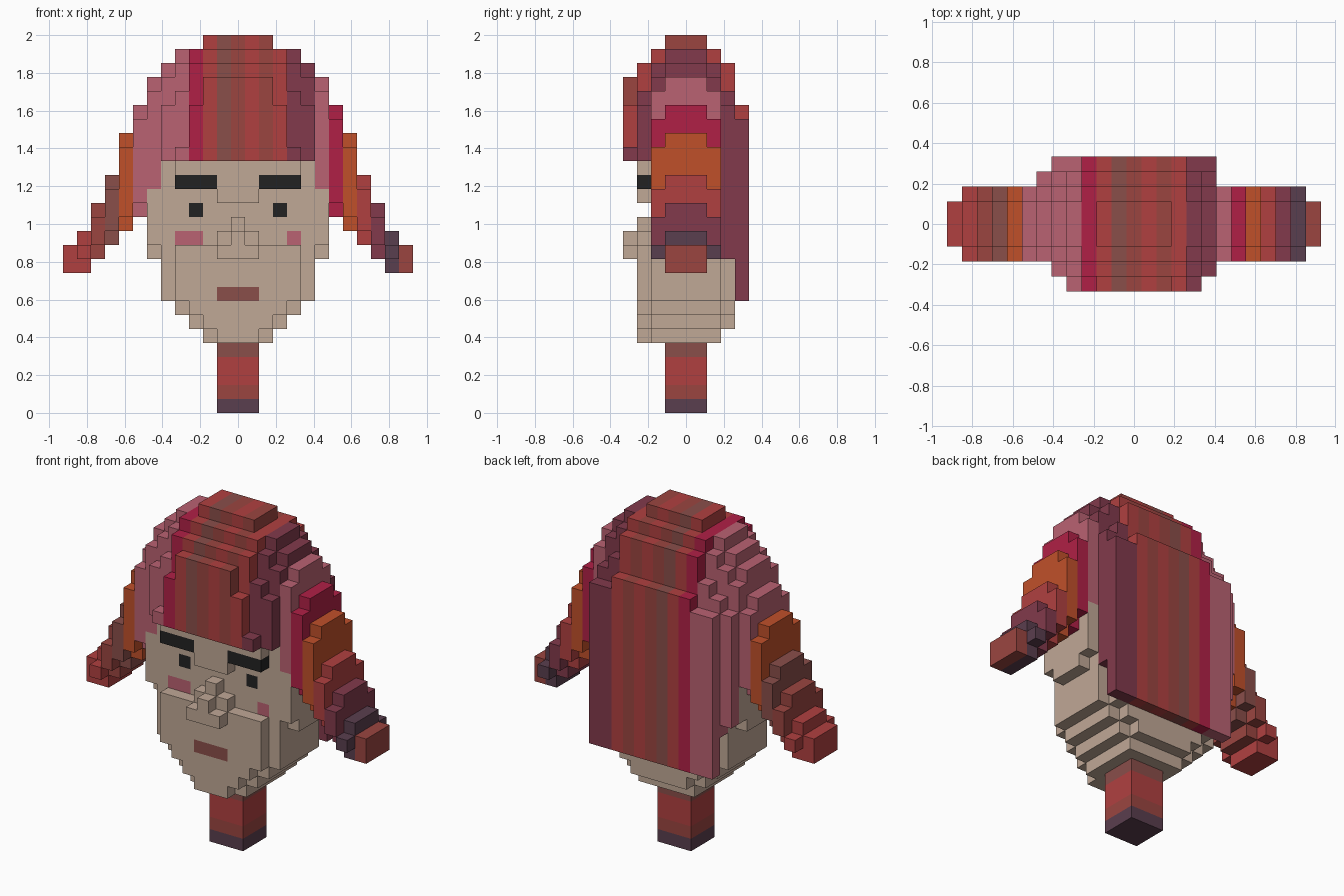
import bpy, bmesh
from mathutils import Vector

if "Cube" in bpy.data.objects:
    bpy.data.objects.remove(bpy.data.objects["Cube"], do_unlink=True)

U = 2 / 27  # block size

# Colours (sRGB bytes, converted to linear)
PALETTE = {
    "skin": "C0A896", "black": "222222", "plum": "5A3E4E", "rust": "9B4540",
    "red": "B04040", "brown": "8A4E4A", "purple": "823A4C", "pink": "BA6272",
    "crimson": "B02046", "orange": "C0502A",
}
NAMES = list(PALETTE)


def linear(byte):
    c = byte / 255
    return c / 12.92 if c <= 0.04045 else ((c + 0.055) / 1.055) ** 2.4


def make_material(name, code):
    rgba = (*[linear(b) for b in bytes.fromhex(code)], 1)
    mat = bpy.data.materials.new(name)
    mat.use_nodes = True
    mat.diffuse_color = rgba
    bsdf = mat.node_tree.nodes["Principled BSDF"]
    bsdf.inputs["Base Color"].default_value = rgba
    bsdf.inputs["Roughness"].default_value = 0.9
    return mat


MATS = [make_material(n, c) for n, c in PALETTE.items()]


def box(x0, x1, y0, y1, z0, z1):
    """Block cells in an inclusive range."""
    return {(x, y, z) for x in range(x0, x1 + 1)
            for y in range(y0, y1 + 1) for z in range(z0, z1 + 1)}


def slab(w, d, z0, z1):
    return box(-w, w, -d, d, z0, z1)


# Neck
neck = slab(1, 1, 0, 4)

# Head: stepped rings that widen from the chin up
head = set()
for z in range(5, 18):
    w = min(z - 3, 5) if z < 11 else 6 if z < 16 else 5
    head |= slab(w, 1, z, z) | slab(min(w, 5), 2, z, z)
    side = min(w - 1, 4)
    if z > 5:
        head |= box(-side, side, 3, 3, z, z)
    if z < 12 or z > 15:
        head |= box(-side, side, -3, -3, z, z)
head |= slab(6, 2, 12, 15)
head |= box(-1, 1, -3, -3, 15, 15)      # brow bridge

# Nose
nose = box(-1, 1, -3, -3, 12, 12) | box(0, 0, -3, -3, 13, 13)
nose |= box(-1, 1, -4, -4, 11, 11) | box(0, 0, -4, -4, 12, 12)

# Hair cap: rounded dome, fringe and long back panel
cap = slab(2, 1, 26, 26) | slab(4, 1, 25, 25) | slab(3, 2, 25, 25)
cap |= slab(5, 1, 24, 24) | slab(4, 2, 23, 24) | slab(3, 3, 23, 24)
cap |= slab(6, 1, 23, 23) | slab(5, 2, 22, 23) | slab(4, 3, 22, 22)
cap |= slab(5, 3, 18, 21) | slab(6, 2, 16, 22)
cap |= box(-5, 5, 3, 3, 11, 17)
fringe = box(-2, 2, -4, -4, 18, 23) | box(-3, 3, -4, -4, 18, 21)
fringe |= box(-4, 4, -4, -4, 18, 18)
back_hair = box(-5, 5, 4, 4, 8, 20) | box(-3, 3, 4, 4, 21, 21)
back_hair |= box(-6, -6, 3, 3, 12, 20)
cap -= head - box(-5, 5, 3, 3, 11, 17)
head -= cap

# Side locks: one rounded slice per step, drooping outwards
SLICES = {7: (14, 21), 8: (13, 19), 9: (12, 16), 10: (11, 14), 11: (10, 12)}


def side_lock(s):
    cells = box(12 * s, 12 * s, -1, 1, 10, 11)
    for x, (lo, hi) in SLICES.items():
        cells |= box(x * s, x * s, -1, 1, lo, hi)
        cells |= box(x * s, x * s, -2, 2, lo + 1, hi - 1)
    return cells


# Colour rules
STRIPES = ["red", "red", "rust", "brown", "orange", "pink", "pink", "pink",
           "pink", "crimson", "red", "brown", "rust", "red", "rust", "red",
           "purple", "purple", "pink", "crimson", "orange", "red", "purple",
           "plum", "rust"]


def hair_colour(x, y, z):
    return STRIPES[x + 12]


def neck_colour(x, y, z):
    return ["plum", "rust", "red", "red", "brown"][z]


def face_colour(x, y, z):
    if y == -3 and z == 16 and 2 <= abs(x) <= 4:
        return "black"                          # eyebrows
    if y == -2 and z == 14 and abs(x) == 3:
        return "black"                          # eyes
    if y == -2 and z == 12 and x in (-4, -3, 4):
        return "pink"                           # cheeks
    if y == -3 and z == 8 and abs(x) <= 1:
        return "brown"                          # lips
    return "skin"


PARTS = [
    ("neck", neck, neck_colour), ("head", head, face_colour),
    ("nose", nose, face_colour), ("hair_cap", cap, hair_colour),
    ("fringe", fringe, hair_colour), ("back_hair", back_hair, hair_colour),
    ("left_lock", side_lock(1), hair_colour),
    ("right_lock", side_lock(-1), hair_colour),
]
SOLID = set().union(*[cells for _, cells, _ in PARTS])


def build(name, cells, colour):
    """Mesh of the outward block faces of one part."""
    bm = bmesh.new()
    for cell in sorted(cells):
        for axis in range(3):
            for sign in (-1, 1):
                n = Vector((0, 0, 0))
                n[axis] = sign
                if tuple(int(a + b) for a, b in zip(cell, n)) in SOLID:
                    continue
                a = Vector((0, 0, 0))
                a[(axis + 1) % 3] = 1
                b = n.cross(a)
                mid = Vector(cell) + Vector((0, 0, 0.5)) + n / 2
                ring = [(-a - b), (a - b), (a + b), (b - a)]
                f = bm.faces.new([bm.verts.new((mid + r / 2) * U) for r in ring])
                f.material_index = NAMES.index(colour(*cell))
    bmesh.ops.remove_doubles(bm, verts=bm.verts, dist=U / 100)
    mesh = bpy.data.meshes.new(name)
    bm.to_mesh(mesh)
    bm.free()
    for m in MATS:
        mesh.materials.append(m)
    bpy.context.collection.objects.link(bpy.data.objects.new(name, mesh))


for part in PARTS:
    build(*part)
